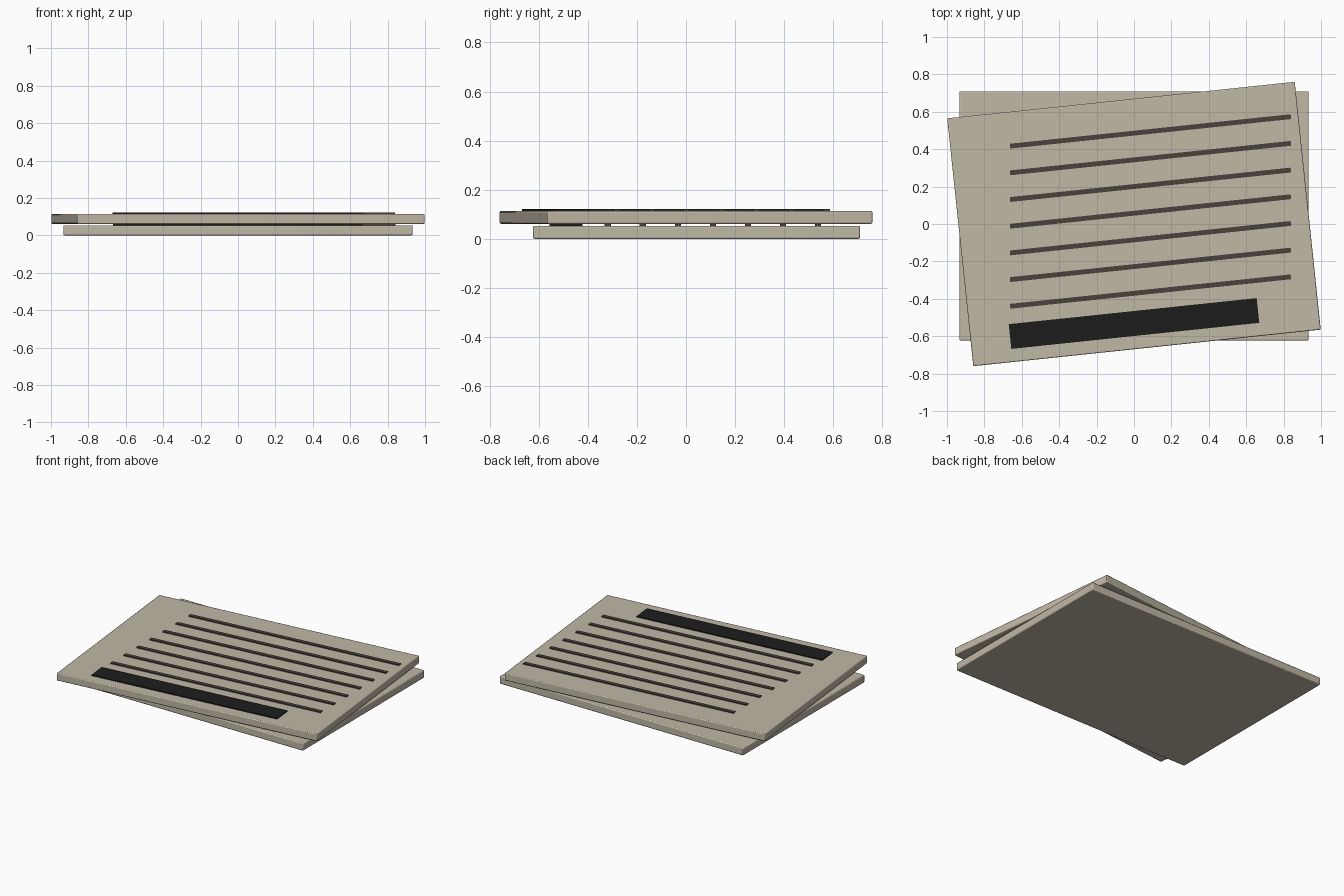
import bpy, math

if "Cube" in bpy.data.objects:
    bpy.data.objects.remove(bpy.data.objects["Cube"])


def material(name, rgb):
    m = bpy.data.materials.new(name)
    m.diffuse_color = (*rgb, 1)
    m.use_nodes = True
    m.node_tree.nodes["Principled BSDF"].inputs["Base Color"].default_value = m.diffuse_color
    return m


CASE = material("beige", (0.53, 0.48, 0.38))
DARK = material("black", (0.012, 0.012, 0.012))
LINE = material("dark_grey", (0.065, 0.055, 0.045))


def box(name, center, size, angle, mat, bevel=0):
    bpy.ops.mesh.primitive_cube_add(size=1, location=center, rotation=(0, 0, angle))
    ob = bpy.context.object
    ob.name = name
    ob.scale = size
    bpy.ops.object.transform_apply(location=False, rotation=False, scale=True)
    ob.data.materials.append(mat)
    if bevel:
        mod = ob.modifiers.new("bevel", 'BEVEL')
        mod.width = bevel
        mod.segments = 2
        bpy.ops.object.shade_smooth_by_angle(angle=math.radians(30))
    return ob


THICK, RAISE = 0.053, 0.007


def panel(prefix, y, z, angle):
    # slab with softened edges
    box(prefix + "_slab", (0, y, z + THICK / 2), (1.868, 1.332, THICK), angle, CASE, 0.006)
    # raised details sink slightly into the slab
    top = z + THICK + RAISE
    h = RAISE + 0.005
    box(prefix + "_band", (0, y - 0.532, top - h / 2), (1.333, 0.133, h), angle, DARK)
    for i in range(7):
        box(f"{prefix}_line_{i + 1}", (0.088, y + 0.495 - i * 0.1427, top - h / 2),
            (1.51, 0.026, h), angle, LINE)


# lower panel is straight, upper panel is turned on top of it
panel("lower", 0.043, 0, 0)
panel("upper", 0, THICK + RAISE + 0.001, math.radians(6))
